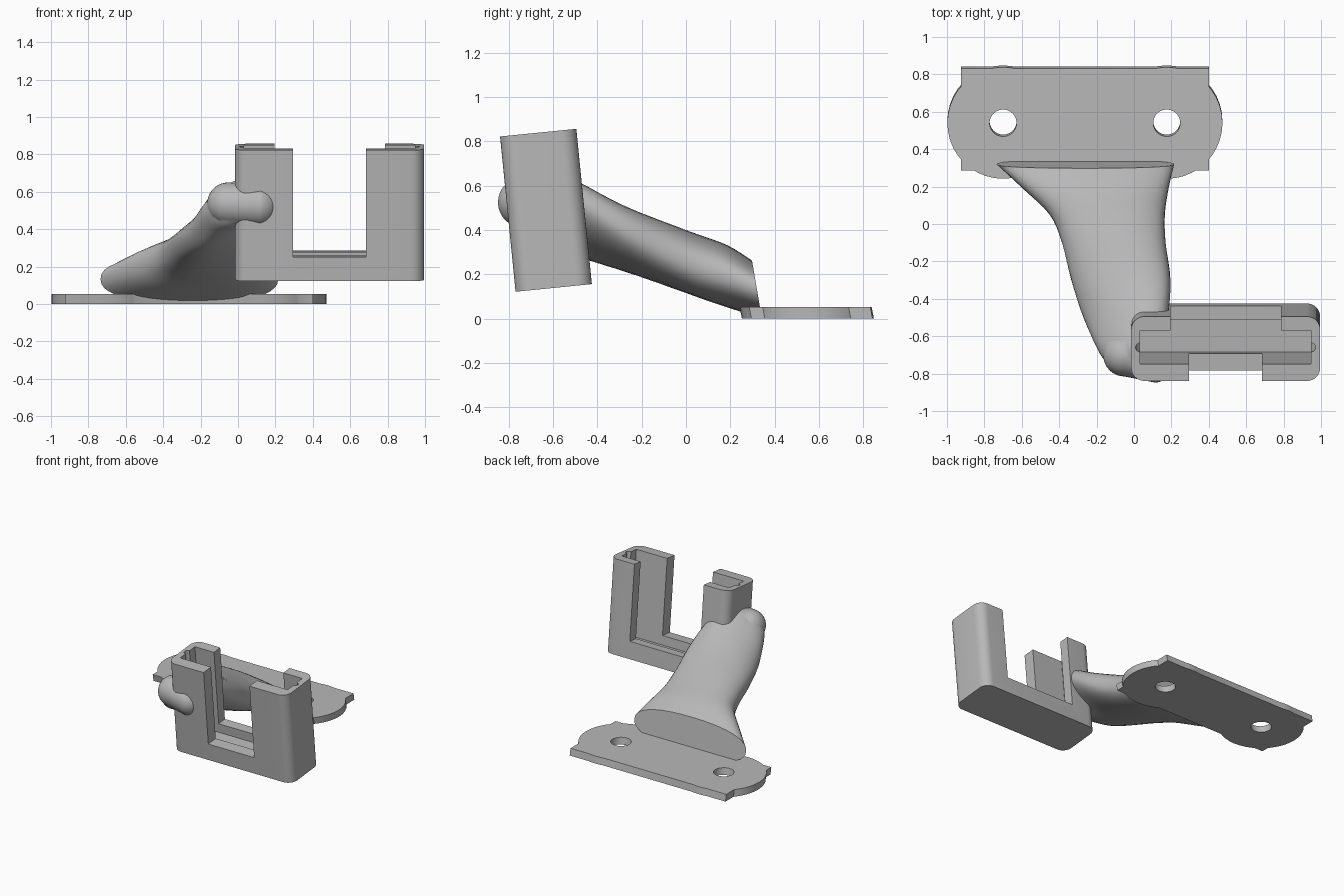
import bpy, bmesh, math
from mathutils import Matrix, Vector

cube = bpy.data.objects.get("Cube")
if cube:
    bpy.data.objects.remove(cube, do_unlink=True)

grey = bpy.data.materials.new("light grey plastic")
grey.use_nodes = True
grey.diffuse_color = (0.48, 0.48, 0.48, 1)
grey.node_tree.nodes["Principled BSDF"].inputs["Base Color"].default_value = (0.48, 0.48, 0.48, 1)


def make(name, bm, matrix=None):
    bmesh.ops.recalc_face_normals(bm, faces=bm.faces[:])
    mesh = bpy.data.meshes.new(name)
    bm.to_mesh(mesh)
    bm.free()
    mesh.materials.append(grey)
    ob = bpy.data.objects.new(name, mesh)
    bpy.context.collection.objects.link(ob)
    if matrix:
        mesh.transform(matrix)
    return ob


def box(name, x0, x1, y0, y1, z0, z1, matrix=None, round_by=0):
    bm = bmesh.new()
    bmesh.ops.create_cube(bm, size=1)
    for v in bm.verts:
        v.co = Vector((x1 if v.co.x > 0 else x0, y1 if v.co.y > 0 else y0, z1 if v.co.z > 0 else z0))
    if round_by:
        upright = [e for e in bm.edges if abs(e.verts[0].co.z - e.verts[1].co.z) > 0.01]
        bmesh.ops.bevel(bm, geom=upright, offset=round_by, segments=8, profile=0.5, affect='EDGES')
    return make(name, bm, matrix)


def cylinder(name, x, y, radius, z0, z1, matrix=None):
    bm = bmesh.new()
    bmesh.ops.create_cone(bm, cap_ends=True, segments=40, radius1=radius, radius2=radius, depth=z1 - z0,
                          matrix=Matrix.Translation((x, y, (z0 + z1) / 2)))
    return make(name, bm, matrix)


def combine(ob, others, operation, keep=False):
    for other in others:
        mod = ob.modifiers.new("combine", 'BOOLEAN')
        mod.operation, mod.object, mod.solver = operation, other, 'EXACT'
        bpy.context.view_layer.objects.active = ob
        bpy.ops.object.modifier_apply(modifier=mod.name)
        if not keep:
            bpy.data.objects.remove(other, do_unlink=True)


def smooth(ob):
    bpy.ops.object.select_all(action='DESELECT')
    ob.select_set(True)
    bpy.context.view_layer.objects.active = ob
    bpy.ops.object.shade_smooth_by_angle(angle=math.radians(35))


# Mounting plate: rectangle with a round lobe about each screw hole, leaning slightly
holes = (-0.7, 0.175)
plate = box("mounting_plate", -0.925, 0.4, 0.285, 0.832, 0, 0.052)
combine(plate, [cylinder("lobe", x, 0.54, 0.298, 0, 0.052) for x in holes], 'UNION')
combine(plate, [cylinder("hole", x, 0.54, 0.072, -0.1, 0.2) for x in holes], 'DIFFERENCE')
for v in plate.data.vertices:
    v.co.y += 0.01 * (1 - v.co.z / 0.052)
smooth(plate)

# Tilted holder with a slot, two side grooves and open front and back windows
tilt = Matrix.Translation((0.49, -0.597, 0.139)) @ Matrix.Rotation(math.radians(5.7), 4, 'X')
holder = box("holder", -0.505, 0.505, -0.173, 0.173, 0, 0.704, tilt, 0.07)
cutters = [
    box("slot", -0.457, 0.457, -0.083, 0.097, 0.06, 0.9, tilt),
    box("front_window", -0.195, 0.195, -0.3, 0, 0.13, 0.9, tilt),
    box("back_window", -0.295, 0.295, 0, 0.3, 0.13, 0.9, tilt),
] + [cylinder("groove", s * 0.457, 0.007, 0.024, 0.06, 0.9, tilt) for s in (-1, 1)]
combine(holder, cutters, 'DIFFERENCE', keep=True)
smooth(holder)

# Arm sections: centre x, y, z, half width, half height, roll in degrees, lean
sections = [
    (-0.26, 0.32, 0.133, 0.475, 0.13, 0, 0.17),
    (-0.205, 0.19, 0.19, 0.39, 0.14, 0, 0),
    (-0.143, 0.05, 0.24, 0.308, 0.142, 0, 0),
    (-0.108, -0.1, 0.295, 0.278, 0.14, -5, 0),
    (-0.07, -0.3, 0.37, 0.27, 0.13, -15, 0),
    (-0.045, -0.5, 0.455, 0.245, 0.12, -30, 0),
    (-0.03, -0.65, 0.52, 0.19, 0.115, -35, 0),
    (-0.01, -0.75, 0.53, 0.13, 0.1, -25, 0),
    (0.01, -0.8, 0.53, 0.06, 0.05, -10, 0),
]


def spline(a, b, c, d, t):
    return 0.5 * (2 * b + (c - a) * t + (2 * a - 5 * b + 4 * c - d) * t * t + (3 * b - a - 3 * c + d) * t ** 3)


def at(i):
    return sections[max(0, min(i, len(sections) - 1))]


bm = bmesh.new()
rings = []
STEPS, SIDES = 4, 40
for k in range((len(sections) - 1) * STEPS + 1):
    i, t = k // STEPS, (k % STEPS) / STEPS
    x, y, z, w, h, roll, lean = [spline(*p, t) for p in zip(at(i - 1), at(i), at(i + 1), at(i + 2))]
    ca, sa = math.cos(math.radians(roll)), math.sin(math.radians(roll))
    ring = []
    for j in range(SIDES):
        a = 2 * math.pi * j / SIDES
        c, s = math.cos(a), math.sin(a)
        u = w * math.copysign(abs(c) ** 0.85, c)
        v = h * math.copysign(abs(s) ** 0.85, s)
        dx, dz = u * ca + v * sa, v * ca - u * sa
        ring.append(bm.verts.new((x + dx, y - lean * dz, max(z + dz, 0.003))))
    rings.append(ring)
for a, b in zip(rings, rings[1:]):
    for j in range(SIDES):
        n = (j + 1) % SIDES
        bm.faces.new((a[j], a[n], b[n], b[j]))
bm.faces.new(rings[0])
bm.faces.new(rings[-1])
arm = make("arm", bm)

# Rounded arm tip wrapping into the front of the holder
bm = bmesh.new()
bmesh.ops.create_uvsphere(bm, u_segments=32, v_segments=20, radius=0.115,
                          matrix=Matrix.Rotation(math.pi / 2, 4, 'Y'))
for v in bm.verts:
    v.co += Vector((0.1, -0.735, 0.525)) if v.co.x > 0.001 else Vector((-0.05, -0.7, 0.535))
tip = make("arm_tip", bm)
combine(arm, [tip], 'UNION')
combine(arm, cutters, 'DIFFERENCE')
smooth(arm)
